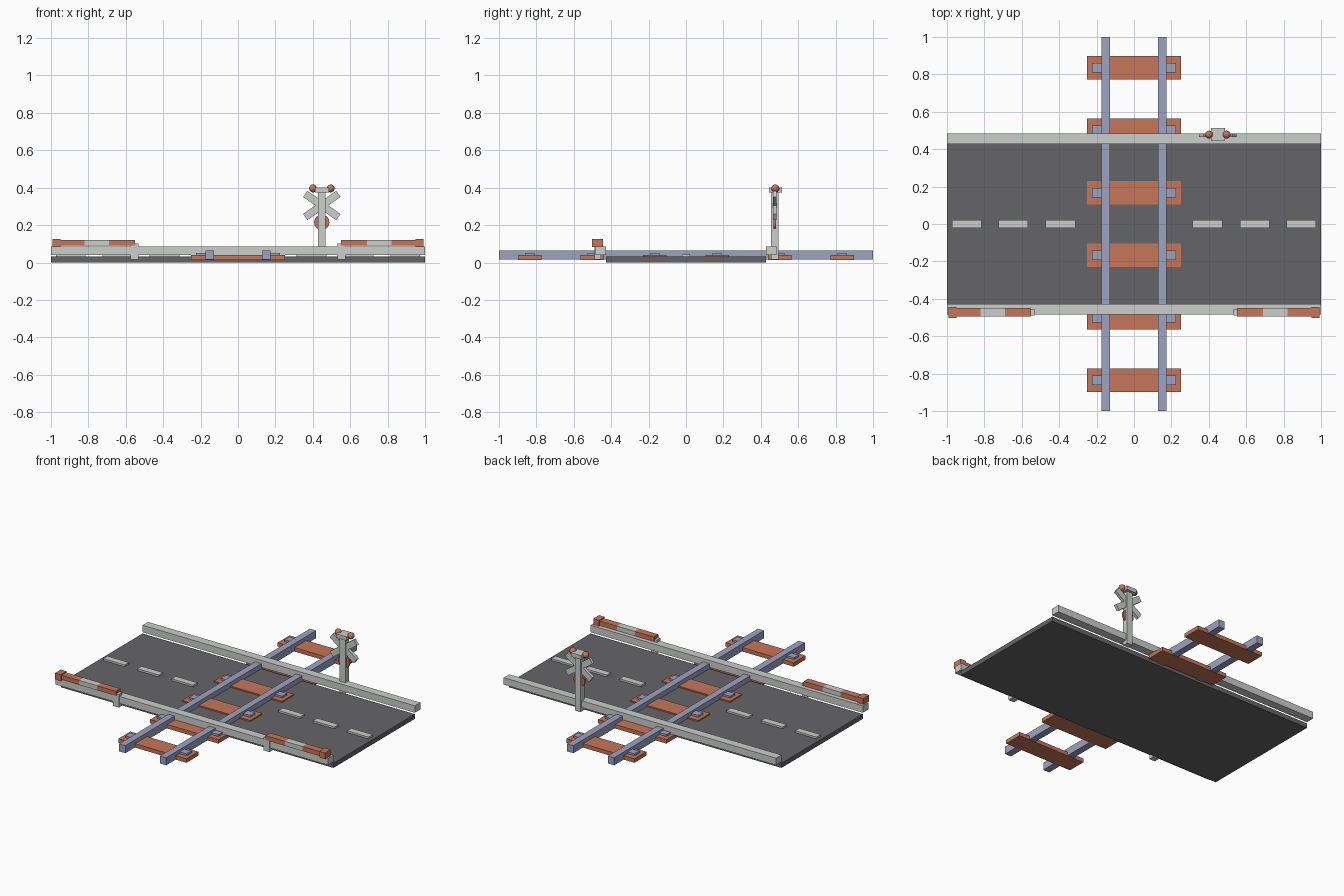
import bpy, bmesh, math
from mathutils import Matrix, Vector

if "Cube" in bpy.data.objects:
    bpy.data.objects.remove(bpy.data.objects["Cube"])


def material(name, rgb):
    m = bpy.data.materials.new(name)
    m.diffuse_color = (*rgb, 1)
    m.use_nodes = True
    m.node_tree.nodes["Principled BSDF"].inputs["Base Color"].default_value = m.diffuse_color
    return m


ORANGE = material("rust orange", (0.57, 0.18, 0.10))
GREY = material("light grey", (0.60, 0.62, 0.60))
ASPHALT = material("dark asphalt", (0.13, 0.13, 0.14))
STEEL = material("blue steel", (0.34, 0.37, 0.54))


def finish(name, bm, mat):
    me = bpy.data.meshes.new(name)
    bm.to_mesh(me)
    bm.free()
    me.materials.append(mat)
    ob = bpy.data.objects.new(name, me)
    bpy.context.collection.objects.link(ob)
    return ob


def box(name, mat, x, y, z, tilt=0):
    """Box from (min, max) ranges, optionally tilted about its own y axis."""
    centre = Vector([sum(r) / 2 for r in (x, y, z)])
    size = [r[1] - r[0] for r in (x, y, z)]
    bm = bmesh.new()
    bmesh.ops.create_cube(bm, size=1, matrix=Matrix.Translation(centre)
                          @ Matrix.Rotation(tilt, 4, 'Y') @ Matrix.Diagonal((*size, 1)))
    return finish(name, bm, mat)


def span(c, w):
    return (c - w / 2, c + w / 2)


# Road slab and centre dashes
box("road", ASPHALT, (-1, 1), (-0.427, 0.427), (0, 0.031))
for s in (-1, 1):
    for c in (0.393, 0.645, 0.895):
        box("road_dash", GREY, span(s * c, 0.158), (-0.022, 0.022), (0.03, 0.043))

# Sleepers with a rail chair at each end
for i in range(6):
    y = -0.835 + i * 0.334
    box("sleeper", ORANGE, (-0.25, 0.25), span(y, 0.125), (0.013, 0.039))
    for s in (-1, 1):
        box("rail_chair", STEEL, span(s * 0.19, 0.07), span(y, 0.05), (0.03, 0.051))

# Rails
for s in (-1, 1):
    box("rail", STEEL, span(s * 0.15, 0.046), (-1, 1), (0.015, 0.065))

# Side beams along the road
for s in (-1, 1):
    box("side_beam", GREY, (-1, 1), span(s * 0.455, 0.057), (0.04, 0.086))

# Barrier posts and striped arms on the front side
for s in (-1, 1):
    box("barrier_post", GREY, span(s * 0.553, 0.042), (-0.49, -0.455), (0.015, 0.102))
    for a, b, mat in ((0.55, 0.69, ORANGE), (0.69, 0.82, GREY), (0.82, 0.96, ORANGE)):
        box("barrier_arm", mat, sorted((s * a, s * b)), (-0.495, -0.448), (0.09, 0.12))
    box("barrier_tip", ORANGE, span(s * 0.97, 0.042), (-0.503, -0.443), (0.084, 0.126))

# Crossing signal: post, cap, crossed boards, disc and lamps
SX, SY = 0.448, 0.475
box("signal_post", GREY, span(SX, 0.042), span(SY, 0.04), (0.015, 0.385))
box("signal_cap", GREY, span(SX, 0.075), span(SY + 0.003, 0.07), (0.374, 0.4))
for s in (-1, 1):
    box("cross_board", GREY, span(SX, 0.216), span(SY, 0.02), span(0.305, 0.04),
        tilt=s * math.radians(35))

bm = bmesh.new()
bmesh.ops.create_cone(bm, cap_ends=True, segments=16, radius1=0.041, radius2=0.041, depth=0.012,
                      matrix=Matrix.Translation((SX, SY, 0.215)) @ Matrix.Rotation(math.pi / 2, 4, 'X'))
finish("signal_disc", bm, ORANGE)

for s in (-1, 1):
    bm = bmesh.new()
    bmesh.ops.create_uvsphere(bm, u_segments=16, v_segments=10, radius=0.021,
                              matrix=Matrix.Translation((SX + s * 0.047, SY + 0.003, 0.396)))
    for f in bm.faces:
        f.smooth = True
    finish("signal_lamp", bm, ORANGE)
